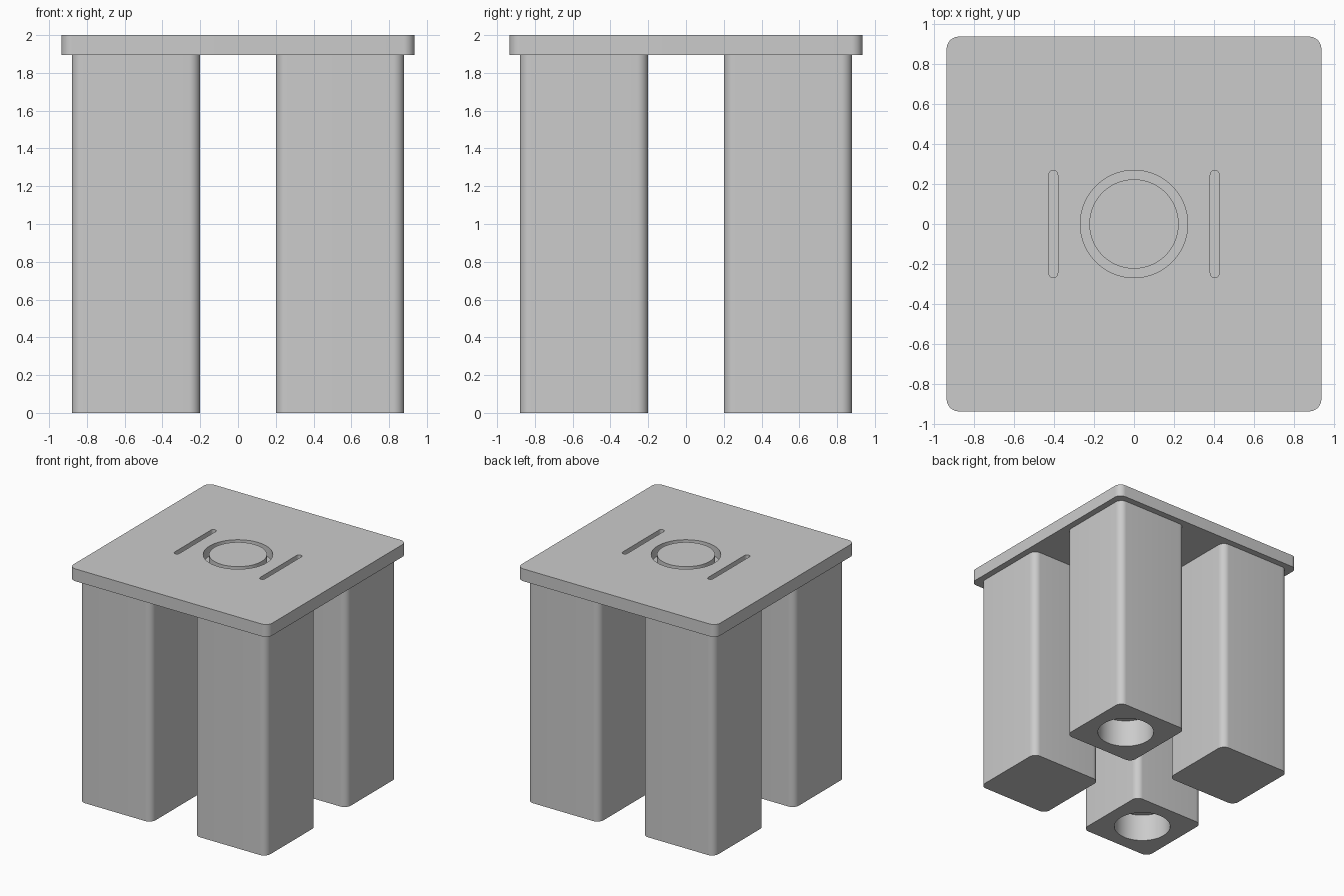
import bpy
import bmesh
from math import cos, sin, pi, radians

cube = bpy.data.objects.get("Cube")
if cube:
    bpy.data.objects.remove(cube, do_unlink=True)

grey = bpy.data.materials.new("plain grey")
grey.use_nodes = True
colour = (0.6, 0.6, 0.6, 1)
grey.diffuse_color = colour
grey.node_tree.nodes["Principled BSDF"].inputs["Base Color"].default_value = colour


def rounded_rect(w, d, r, steps=10):
    """Outline of a rectangle with round corners, counter-clockwise."""
    pts = []
    for i, (sx, sy) in enumerate([(1, 1), (-1, 1), (-1, -1), (1, -1)]):
        for k in range(steps + 1):
            a = (i + k / steps) * pi / 2
            pts.append((sx * (w / 2 - r) + r * cos(a), sy * (d / 2 - r) + r * sin(a)))
    return pts


def circle(r, n=64):
    return [(r * cos(2 * pi * i / n), r * sin(2 * pi * i / n)) for i in range(n)]


def prism(name, outline, z0, z1, x=0, y=0):
    """Upright solid made by extruding an outline."""
    bm = bmesh.new()
    base = bm.faces.new([bm.verts.new((px, py, z0)) for px, py in outline])
    bmesh.ops.remove_doubles(bm, verts=bm.verts[:], dist=1e-5)
    base = bm.faces[:]
    top = bmesh.ops.extrude_face_region(bm, geom=base)["geom"]
    for v in top:
        if isinstance(v, bmesh.types.BMVert):
            v.co.z = z1
    bmesh.ops.recalc_face_normals(bm, faces=bm.faces[:])
    mesh = bpy.data.meshes.new(name)
    bm.to_mesh(mesh)
    bm.free()
    mesh.materials.append(grey)
    ob = bpy.data.objects.new(name, mesh)
    ob.location = (x, y, 0)
    bpy.context.collection.objects.link(ob)
    return ob


def apply_modifiers(ob):
    bpy.context.view_layer.update()
    mesh = bpy.data.meshes.new_from_object(
        ob.evaluated_get(bpy.context.evaluated_depsgraph_get()))
    ob.modifiers.clear()
    ob.data = mesh


def cut(ob, cutter):
    """Subtract a solid and throw the cutter away."""
    mod = ob.modifiers.new("cut", "BOOLEAN")
    mod.operation = "DIFFERENCE"
    mod.solver = "EXACT"
    mod.object = cutter
    cutter.hide_render = True
    apply_modifiers(ob)
    bpy.data.objects.remove(cutter, do_unlink=True)


TOP, UNDER, GROOVE = 2.0, 1.895, 1.915
parts = []

# Top plate with a ring groove and two straight slots
plate = prism("top_plate", rounded_rect(1.87, 1.87, 0.06), UNDER, TOP)
ring = prism("ring_cutter", circle(0.268), GROOVE, 2.1)
cut(ring, prism("ring_core", circle(0.223), 1.8, 2.2))
cut(plate, ring)
for x in (-0.403, 0.403):
    cut(plate, prism("slot_cutter", rounded_rect(0.045, 0.535, 0.0222, 6), GROOVE, 2.1, x))
parts.append(plate)

# Four square legs; one diagonal pair has a round socket underneath
for sx, side in ((-1, "right"), (1, "left")):
    for sy, end in ((-1, "front"), (1, "back")):
        x, y = sx * 0.54, sy * 0.54
        leg = prism(f"{end}_{side}_leg", rounded_rect(0.68, 0.68, 0.06), 0, UNDER, x, y)
        if sx == sy:
            cut(leg, prism("socket_cutter", circle(0.225), -0.1, 0.235, x, y))
        parts.append(leg)

# Smooth round walls, sharp rims
bpy.ops.object.select_all(action="DESELECT")
for ob in parts:
    ob.select_set(True)
bpy.context.view_layer.objects.active = plate
bpy.ops.object.shade_smooth_by_angle(angle=radians(35))
